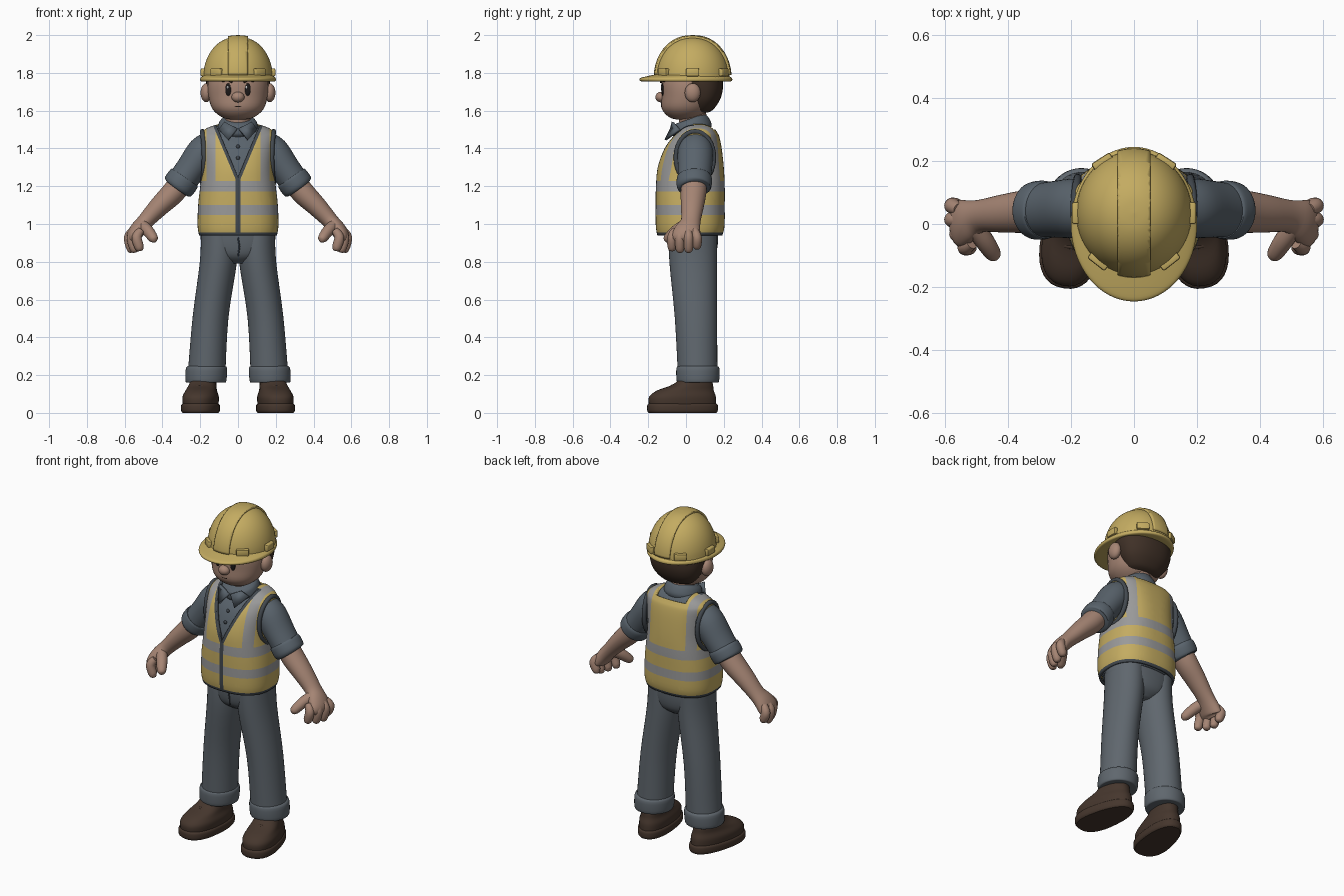
import bpy, bmesh, math
from mathutils import Vector, Matrix

cube = bpy.data.objects.get("Cube")
if cube:
    bpy.data.objects.remove(cube, do_unlink=True)


def material(name, r, g, b):
    m = bpy.data.materials.new(name)
    m.use_nodes = True
    m.diffuse_color = (r, g, b, 1)
    m.node_tree.nodes["Principled BSDF"].inputs["Base Color"].default_value = (r, g, b, 1)
    return m


YELLOW = material("safety yellow", .55, .41, .12)
SILVER = material("reflective grey", .32, .32, .32)
SHIRT = material("slate shirt", .10, .125, .15)
TROUSER = material("slate trousers", .115, .135, .155)
TRIM = material("dark trim", .055, .066, .078)
SKIN = material("skin", .38, .235, .175)
HAIR = material("dark brown hair", .05, .03, .02)
SHOE = material("brown leather", .06, .037, .026)
BLACK = material("black", .012, .01, .01)
WHITE = material("white", .6, .6, .6)


def finish(name, bm, mats, angle=45):
    bmesh.ops.recalc_face_normals(bm, faces=bm.faces)
    mesh = bpy.data.meshes.new(name)
    bm.to_mesh(mesh)
    bm.free()
    for m in mats:
        mesh.materials.append(m)
    ob = bpy.data.objects.new(name, mesh)
    bpy.context.collection.objects.link(ob)
    bpy.ops.object.select_all(action='DESELECT')
    ob.select_set(True)
    bpy.context.view_layer.objects.active = ob
    bpy.ops.object.shade_smooth_by_angle(angle=math.radians(angle))
    return ob


def smooth_path(pts, steps=4):
    """Catmull-Rom through rows of any width."""
    out = []
    for i in range(len(pts) - 1):
        a, b, c, d = pts[max(i - 1, 0)], pts[i], pts[i + 1], pts[min(i + 2, len(pts) - 1)]
        for k in range(steps):
            t = k / steps
            out.append([q + .5 * t * (r - p + t * (2 * p - 5 * q + 4 * r - s + t * (3 * (q - r) + s - p)))
                        for p, q, r, s in zip(a, b, c, d)])
    return out + [list(pts[-1])]


def loft_mesh(pts, n=40, power=2, perp=False, cap=True, taper=0):
    """Skin rings of (x, y, z, radius a, radius b), level or square to the path."""
    rows = smooth_path(pts)
    bm = bmesh.new()
    rings = []
    for i, (x, y, z, ra, rb) in enumerate(rows):
        u, v = Vector((1, 0, 0)), Vector((0, 1, 0))
        if perp:
            t = Vector(rows[min(i + 1, len(rows) - 1)][:3]) - Vector(rows[max(i - 1, 0)][:3])
            u = t.cross(v).normalized()
            v = u.cross(t).normalized()
        ring = []
        for k in range(n):
            c, s = math.cos(math.tau * k / n), math.sin(math.tau * k / n)
            c = math.copysign(abs(c) ** (2 / power), c)
            s = math.copysign(abs(s) ** (2 / power), s)
            ring.append(bm.verts.new(Vector((x, y, z)) + u * ra * c * (1 - taper * s) + v * rb * s))
        rings.append(ring)
    for a, b in zip(rings, rings[1:]):
        for k in range(n):
            bm.faces.new((a[k], a[(k + 1) % n], b[(k + 1) % n], b[k]))
    if cap:
        bm.faces.new(rings[0])
        bm.faces.new(rings[-1])
    return bm


def loft(name, pts, mat, **kw):
    return finish(name, loft_mesh(pts, **kw), [mat])


def ball(name, loc, size, mat, tilt=0):
    bm = bmesh.new()
    mx = Matrix.Translation(loc) @ Matrix.Rotation(tilt, 4, 'Y') @ Matrix.Diagonal((*size, 1))
    bmesh.ops.create_uvsphere(bm, u_segments=24, v_segments=14, radius=1, matrix=mx)
    return finish(name, bm, [mat])


def wire(name, pts, r, mat, cyclic=False):
    cu = bpy.data.curves.new(name, 'CURVE')
    cu.dimensions, cu.bevel_depth, cu.bevel_resolution, cu.use_fill_caps = '3D', r, 3, True
    sp = cu.splines.new('POLY')
    sp.points.add(len(pts) - 1)
    for p, co in zip(sp.points, pts):
        p.co = (*co, 1)
    sp.use_cyclic_u = cyclic
    cu.materials.append(mat)
    ob = bpy.data.objects.new(name, cu)
    bpy.context.collection.objects.link(ob)
    return ob


def cut(bm, co, no, **kw):
    bmesh.ops.bisect_plane(bm, geom=bm.verts[:] + bm.edges[:] + bm.faces[:],
                           plane_co=co, plane_no=no, **kw)


# Torso: shirt inside, vest outside
body = [(0, .02, .94, .206, .172), (0, .022, .99, .214, .182), (0, .022, 1.1, .211, .183),
        (0, .023, 1.2, .2, .182), (0, .025, 1.3, .19, .175), (0, .036, 1.4, .195, .153),
        (0, .05, 1.46, .2, .127), (0, .057, 1.485, .193, .108), (0, .06, 1.51, .16, .088),
        (0, .06, 1.53, .1, .065)]
loft("shirt_body", [(x, y, z, a - .018, b - .018) for x, y, z, a, b in body], SHIRT, n=56, power=2.5)

vest = loft_mesh(body, n=72, power=2.5, cap=False)
SLOPE, V_LOW = .42, 1.25
BANDS = ((1.047, 1.1), (1.172, 1.228))
for z in (.956, 1.5) + BANDS[0] + BANDS[1]:
    cut(vest, (0, 0, z), (0, 0, 1))
for s in (-1, 1):
    for x in (.012, .1, .12, .168):
        cut(vest, (s * x, 0, 0), (1, 0, 0))
    for off in (0, .018):
        cut(vest, (s * off, 0, V_LOW), (1, 0, -s * SLOPE))
opening = []
for f in vest.faces:
    c = f.calc_center_median()
    x, front, v = abs(c.x), c.y < .04, (c.z - V_LOW) * SLOPE
    if (front and x < v) or (c.z > 1.5 and x < .1):
        opening.append(f)
    elif c.z < .956 or (front and x < max(.012, v + .018)):
        f.material_index = 2
    elif any(a < c.z < b for a, b in BANDS) or (c.z > BANDS[1][1] and .12 < x < .168):
        f.material_index = 1
bmesh.ops.delete(vest, geom=opening, context='FACES')
ob = finish("safety_vest", vest, [YELLOW, SILVER, TRIM])
shell = ob.modifiers.new("thickness", 'SOLIDIFY')
shell.thickness, shell.offset = .014, -1

# Neck, collar and buttons
loft("neck", [(0, .045, 1.47, .07, .07), (0, .03, 1.61, .07, .075)], SKIN, perp=True)
loft("collar_band", [(0, .035, 1.485, .1, .1), (0, .03, 1.505, .108, .108), (0, .02, 1.54, .098, .1),
                     (0, .015, 1.555, .08, .085)], SHIRT, perp=True)
for z, y in ((1.41, -.097), (1.35, -.122)):
    ball("shirt_button", (0, y, z), (.01, .007, .01), TRIM)

# Trousers
loft("trouser_seat", [(0, .035, 1.0, .195, .135), (0, .037, .9, .195, .132), (0, .038, .83, .15, .115),
                      (0, .04, .79, .05, .07)], TROUSER, power=2.3)
wire("fly_seam", [(0, -.097, .93), (.008, -.094, .88), (0, -.078, .83)], .004, TRIM)


def shoe_rows(rows):
    return [(0, y, z, a, b) for y, z, a, b in rows]


for s, side in ((1, "left"), (-1, "right")):
    def m(pts):
        return [(s * p[0], *p[1:]) for p in pts]

    # Collar wing
    bm = bmesh.new()
    bm.faces.new([bm.verts.new(p) for p in m([(.004, -.078, 1.505), (.07, -.07, 1.54), (.1, -.035, 1.5),
                                             (.052, -.108, 1.445)])])
    wing = finish(side + "_collar_wing", bm, [SHIRT])
    md = wing.modifiers.new("thickness", 'SOLIDIFY')
    md.thickness, md.offset = .014, 0

    # Armhole trim, sleeve and hem
    wire(side + "_armhole_trim", m([(.189 - .01 * math.cos(a) ** 2, .047 + .1 * math.cos(a), 1.352 + .138 * math.sin(a))
                                    for a in (math.tau * k / 32 for k in range(32))]), .013, TRIM, True)
    loft(side + "_sleeve", m([(.12, .05, 1.45, .06, .07), (.18, .05, 1.385, .086, .093), (.25, .047, 1.29, .08, .09),
                              (.315, .042, 1.2, .077, .084)]), SHIRT, perp=True)
    loft(side + "_sleeve_hem", m([(.279, .045, 1.25, .074, .08), (.286, .045, 1.24, .086, .093),
                                  (.316, .042, 1.199, .086, .091), (.324, .042, 1.188, .07, .076)]), SHIRT, perp=True)

    # Arm, palm, fingers and thumb
    loft(side + "_forearm", m([(.27, .045, 1.26, .06, .065), (.34, .04, 1.17, .062, .068), (.42, .033, 1.09, .053, .06),
                               (.49, .025, 1.015, .043, .052), (.53, .01, .97, .042, .068), (.555, 0, .93, .036, .074),
                               (.56, 0, .905, .015, .045)]), SKIN, perp=True)
    for x, y, z in ((.572, .058, .885), (.572, .014, .868), (.556, -.032, .868), (.53, -.074, .876)):
        loft(side + "_finger", m([(x - .015, y * .8, .965, .02, .02), (x + .006, y, .93, .026, .025),
                                  (x - .006, y, z + .005, .025, .024), (x - .016, y, z - .012, .016, .016),
                                  (x - .019, y, z - .018, .003, .003)]), SKIN, n=20, perp=True)
    loft(side + "_thumb", m([(.515, 0, 1.0, .03, .03), (.478, -.05, .965, .031, .031), (.45, -.092, .927, .026, .026),
                             (.442, -.104, .912, .016, .016), (.439, -.108, .907, .003, .003)]), SKIN, n=20, perp=True)

    # Trouser leg and turned-up cuff
    loft(side + "_trouser_leg", m([(.1, .037, .96, .096, .128), (.104, .038, .8, .098, .126), (.146, .053, .5, .095, .112),
                                   (.168, .062, .18, .1, .104)]), TROUSER)
    loft(side + "_trouser_cuff", m([(.17, .063, .16, .095, .1), (.17, .063, .168, .108, .112),
                                    (.167, .063, .235, .109, .114), (.166, .062, .25, .094, .098)]), TROUSER)

    # Shoe built straight, then turned outwards
    parts = [loft(side + "_sole", shoe_rows([(0, 0, .088, .18), (0, .012, .095, .188), (0, .04, .095, .188),
                                             (0, .05, .086, .18)]), SHOE, power=2.4, taper=.14),
             loft(side + "_shoe_upper", shoe_rows([(0, .045, .088, .18), (0, .085, .09, .178), (.015, .118, .078, .152),
                                                   (.055, .15, .07, .107), (.08, .2, .06, .07)]),
                  SHOE, power=2.3, taper=.14)]
    for y, z in ((-.085, .128), (-.055, .143), (-.025, .158)):
        parts.append(wire(side + "_lace", [(.045 * k / 3, y, z - .018 * (k / 3) ** 2) for k in range(-3, 4)], .008, SHOE))
    for p in parts:
        p.location = (s * .193, -.018, 0)
        p.rotation_euler.z = s * .17

    # Ear, eye and brow
    ball(side + "_ear", (s * .168, .035, 1.695), (.03, .042, .05), SKIN)
    ball(side + "_eye", (s * .05, -.122, 1.712), (.017, .008, .034), BLACK)
    ball(side + "_eye_glint", (s * .05 - .005, -.13, 1.724), (.005, .003, .008), WHITE)
    wire(side + "_brow", m([(.03, -.132, 1.752), (.055, -.127, 1.764), (.082, -.114, 1.757)]), .007, HAIR)

# Head, hair and face
loft("head", [(0, -.01, 1.552, .03, .03), (0, -.008, 1.565, .085, .08), (0, -.002, 1.61, .136, .126),
              (0, .013, 1.68, .157, .143), (0, .025, 1.75, .16, .155), (0, .03, 1.82, .14, .14)], SKIN, power=2.1)
loft("hair", [(0, .07, 1.59, .07, .045), (0, .078, 1.605, .105, .065), (0, .086, 1.65, .143, .09),
              (0, .085, 1.7, .161, .108), (0, .075, 1.75, .169, .12), (0, .07, 1.79, .165, .12)], HAIR, power=2.2)
ball("nose", (0, -.133, 1.672), (.034, .029, .028), SKIN)
wire("mouth", [(x * .01, -.1275 + x * x * .0004, 1.622 + x * x * .0008) for x in range(-4, 5)], .004, HAIR)


# Hard hat: dome, raised ridge, brim and clips
def dome(grow):
    rows = []
    for k in range(9):
        a = k / 8 * math.pi / 2
        w = max(math.cos(a), .0) ** .9 + .004
        rows.append((0, .035, 1.77 + (.22 + grow) * math.sin(a), (.184 + grow) * w, (.196 + grow) * w))
    return loft_mesh(rows, n=56)


finish("hard_hat_dome", dome(0), [YELLOW])
ridge = dome(.01)
for s in (-1, 1):
    cut(ridge, (s * .052, 0, 0), (s, 0, 0), clear_outer=True)
cut(ridge, (0, 0, 1.79), (0, 0, -1), clear_outer=True)
ob = finish("hard_hat_ridge", ridge, [YELLOW])
md = ob.modifiers.new("thickness", 'SOLIDIFY')
md.thickness, md.offset = .018, -1
loft("hard_hat_brim", [(0, 0, 1.754, .17, .2), (0, 0, 1.756, .197, .24), (0, 0, 1.771, .2, .244),
                       (0, .01, 1.781, .19, .222), (0, .035, 1.795, .165, .18)], YELLOW, n=64)
for deg in (-52, 0, 57, 123, 180, 232):
    a = math.radians(deg)
    bm = bmesh.new()
    mx = (Matrix.Translation((.183 * math.cos(a), .035 + .193 * math.sin(a), 1.803))
          @ Matrix.Rotation(a, 4, 'Z') @ Matrix.Diagonal((.03, .07, .042, 1)))
    bmesh.ops.create_cube(bm, size=1, matrix=mx)
    bmesh.ops.bevel(bm, geom=bm.edges[:], offset=.007, segments=2, affect='EDGES', profile=.5)
    finish("hard_hat_clip", bm, [YELLOW])
